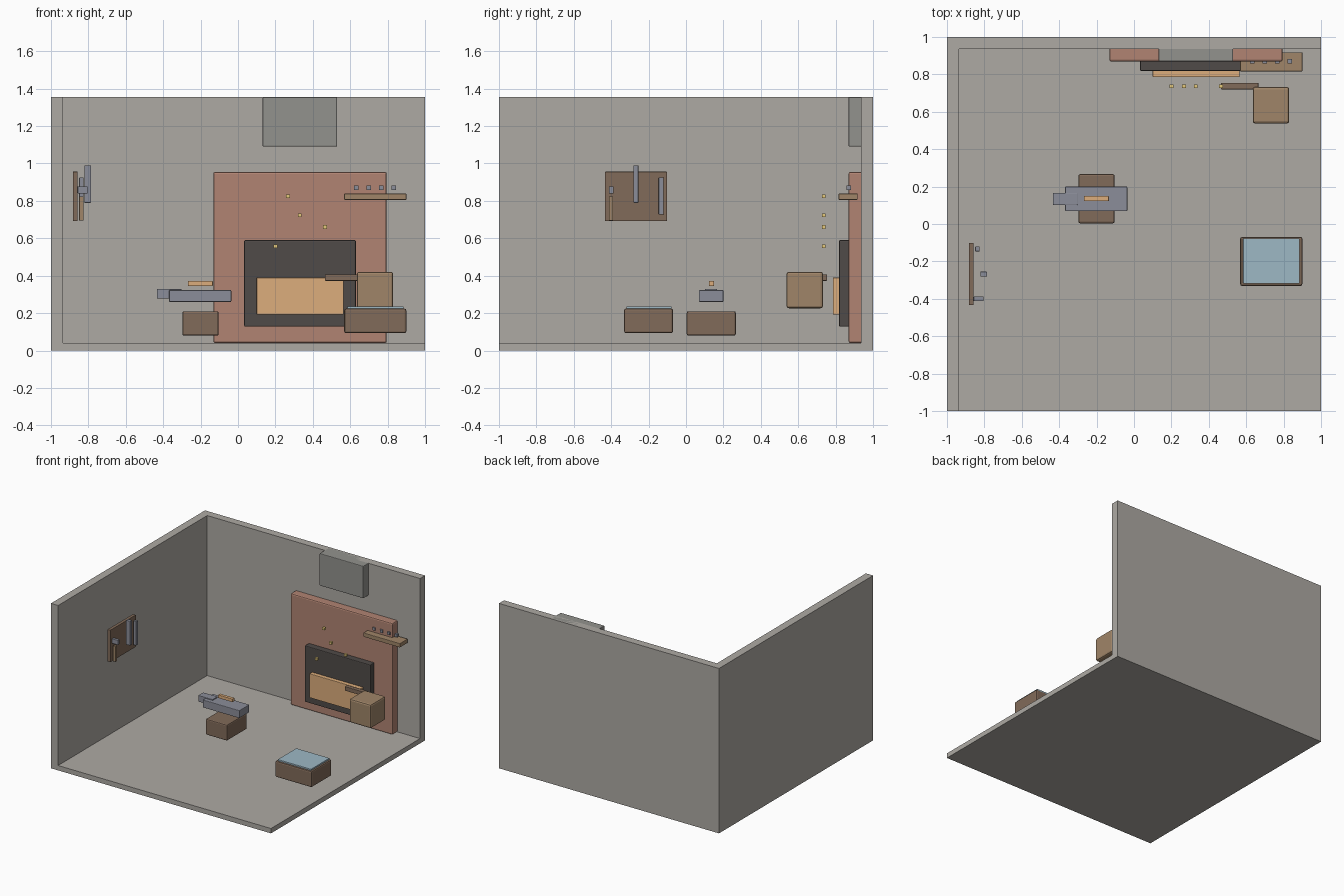
import bpy, bmesh


def material(name, rgb):
    m = bpy.data.materials.new(name)
    m.diffuse_color = (*rgb, 1)
    return m


stone = material("stone", (0.42, 0.40, 0.37))
soot = material("hood_grey", (0.29, 0.29, 0.27))
brick = material("brick", (0.44, 0.23, 0.17))
dark = material("dark_iron", (0.08, 0.07, 0.065))
fire = material("fire", (0.72, 0.42, 0.20))
wood = material("wood", (0.22, 0.145, 0.10))
tan = material("tan_leather", (0.35, 0.235, 0.14))
steel = material("steel", (0.26, 0.27, 0.32))
water = material("water", (0.34, 0.48, 0.56))
glow = material("spark_glow", (0.80, 0.60, 0.20))


def box(name, x, y, z, mat, bevel=0.0):
    """Box from (min, max) ranges on each axis, with chamfered edges."""
    bm = bmesh.new()
    bmesh.ops.create_cube(bm, size=1)
    for v in bm.verts:
        v.co = [r[0] if c < 0 else r[1] for c, r in zip(v.co, (x, y, z))]
    mesh = bpy.data.meshes.new(name)
    bm.to_mesh(mesh)
    bm.free()
    mesh.materials.append(mat)
    ob = bpy.data.objects.new(name, mesh)
    bpy.context.collection.objects.link(ob)
    if bevel:
        mod = ob.modifiers.new("bevel", 'BEVEL')
        mod.width = bevel
        mod.segments = 2
    return ob


def cube(name, centre, size, mat):
    return box(name, *[(c - size / 2, c + size / 2) for c in centre], mat)


# Room shell
box("floor", (-1, 1), (-1, 1), (0, 0.04), stone)
box("back_wall", (-1, 1), (0.935, 1), (0.04, 1.355), stone)
box("left_wall", (-1, -0.935), (-1, 0.935), (0.04, 1.355), stone)

# Forge: chimney breast, hood, firebox and coals
box("forge_breast", (-0.132, 0.795), (0.869, 0.99), (0.04, 0.955), brick, 0.01)
box("chimney_hood", (0.132, 0.53), (0.869, 0.99), (1.09, 1.355), soot, 0.005)
box("firebox", (0.033, 0.63), (0.818, 0.88), (0.128, 0.59), dark, 0.006)
box("fire_bed", (0.10, 0.565), (0.785, 0.83), (0.192, 0.39), fire, 0.003)
for i, (x, z) in enumerate([(0.2, 0.557), (0.267, 0.825), (0.33, 0.723), (0.465, 0.66)]):
    cube(f"spark_{i + 1}", (x, 0.736, z), 0.02, glow)

# Bellows
box("bellows_body", (0.635, 0.83), (0.537, 0.733), (0.226, 0.421), tan, 0.013)
box("bellows_nozzle", (0.465, 0.665), (0.72, 0.755), (0.373, 0.407), wood, 0.003)

# Shelf with small pieces
box("shelf", (0.568, 0.9), (0.816, 0.918), (0.806, 0.839), tan, 0.003)
for i in range(4):
    cube(f"shelf_piece_{i + 1}", (0.632 + i * 0.067, 0.87, 0.87), 0.023, steel)

# Anvil on its stump
box("anvil_stump", (-0.298, -0.103), (0.004, 0.266), (0.08, 0.21), wood, 0.009)
box("anvil_body", (-0.368, -0.036), (0.069, 0.2), (0.26, 0.323), steel, 0.004)
box("anvil_horn", (-0.433, -0.302), (0.102, 0.167), (0.278, 0.33), steel, 0.003)
box("hot_bar", (-0.267, -0.135), (0.122, 0.149), (0.345, 0.371), fire, 0.002)

# Quench trough
box("trough", (0.568, 0.9), (-0.331, -0.069), (0.093, 0.224), wood, 0.01)
box("trough_water", (0.584, 0.886), (-0.318, -0.077), (0.2, 0.236), water, 0.002)

# Tool board on the left wall
box("tool_board", (-0.883, -0.857), (-0.433, -0.102), (0.693, 0.956), wood, 0.002)
box("long_file", (-0.822, -0.786), (-0.281, -0.255), (0.79, 0.99), steel, 0.002)
box("tongs", (-0.849, -0.825), (-0.146, -0.121), (0.728, 0.925), steel, 0.002)
box("hammer_handle", (-0.849, -0.825), (-0.412, -0.389), (0.695, 0.823), tan, 0.002)
box("hammer_head", (-0.857, -0.804), (-0.412, -0.388), (0.84, 0.878), steel, 0.002)
